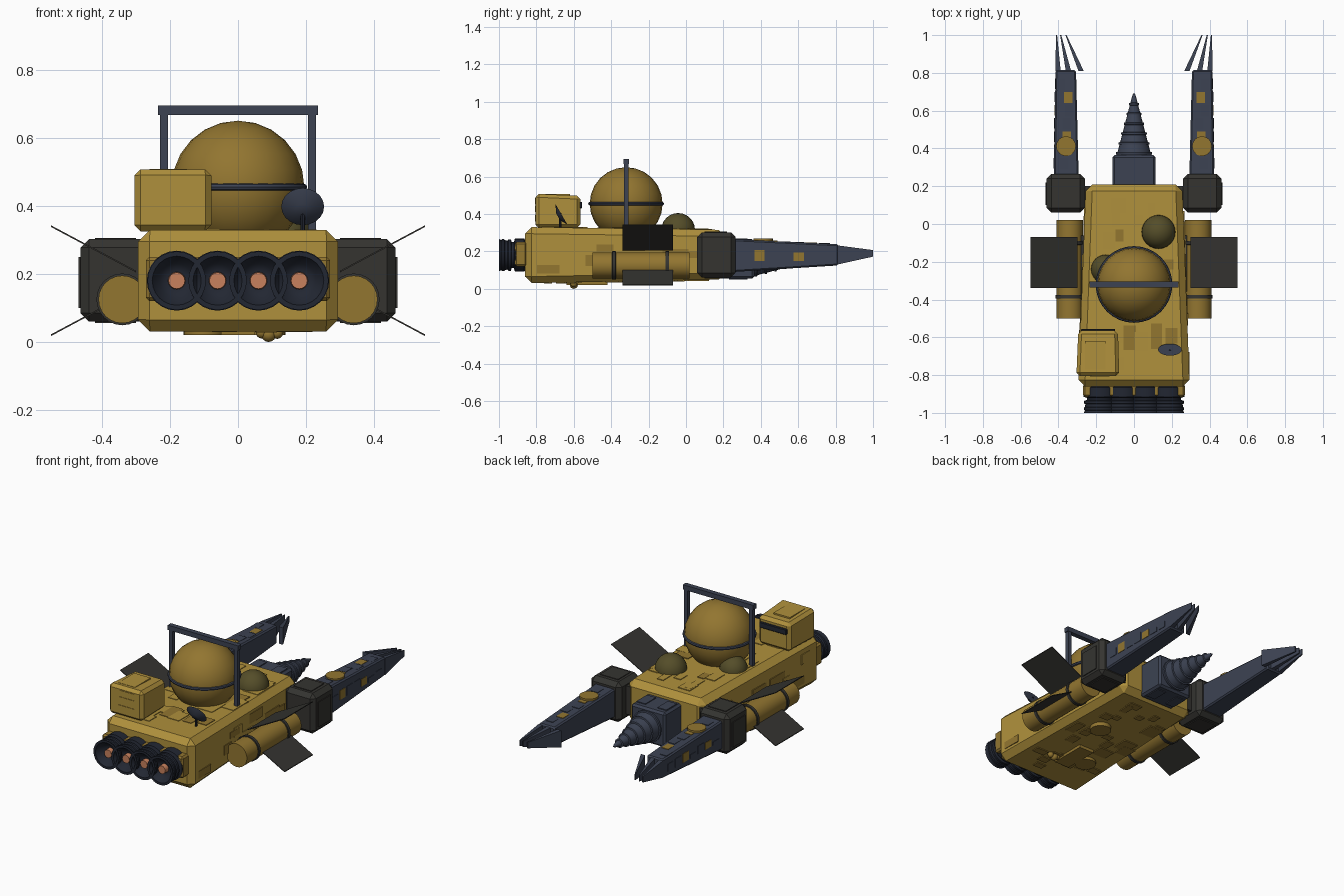
import bpy, bmesh, math, random
from mathutils import Matrix, Vector

if "Cube" in bpy.data.objects:
    bpy.data.objects.remove(bpy.data.objects["Cube"])

random.seed(4)


def material(name, r, g, b):
    m = bpy.data.materials.new(name)
    m.diffuse_color = (r, g, b, 1)
    m.use_nodes = True
    m.node_tree.nodes["Principled BSDF"].inputs["Base Color"].default_value = m.diffuse_color
    return m


GOLD = material("gold_paint", .43, .28, .045)
BRASS = material("dark_gold", .29, .18, .03)
BLUE = material("blue_steel", .045, .055, .085)
DARK = material("dark_steel", .016, .02, .032)
GREY = material("joint_grey", .035, .034, .03)
OLIVE = material("olive_glass", .09, .075, .022)
GLOW = material("copper_glow", .58, .22, .11)


def finish(name, bm, mat, smooth=0):
    bmesh.ops.recalc_face_normals(bm, faces=bm.faces)
    me = bpy.data.meshes.new(name)
    bm.to_mesh(me)
    bm.free()
    me.materials.append(mat)
    ob = bpy.data.objects.new(name, me)
    bpy.context.collection.objects.link(ob)
    if smooth:
        bpy.context.view_layer.objects.active = ob
        bpy.ops.object.select_all(action='DESELECT')
        ob.select_set(True)
        bpy.ops.object.shade_smooth_by_angle(angle=math.radians(smooth))
    return ob


def loft(name, y0, a, y1, b, mat, bevel=0, seg=1):
    """Tapered box along y; a and b are end rectangles (x0, x1, z0, z1)."""
    bm = bmesh.new()
    ends = []
    for y, (x0, x1, z0, z1) in ((y0, a), (y1, b)):
        ends.append([bm.verts.new(p) for p in
                     ((x0, y, z0), (x1, y, z0), (x1, y, z1), (x0, y, z1))])
    p, q = ends
    bm.faces.new(p)
    bm.faces.new(q)
    for i in range(4):
        j = (i + 1) % 4
        bm.faces.new((p[i], p[j], q[j], q[i]))
    if bevel:
        bmesh.ops.recalc_face_normals(bm, faces=bm.faces)
        bmesh.ops.bevel(bm, geom=bm.edges[:], offset=bevel, segments=seg,
                        profile=.5, affect='EDGES')
    return finish(name, bm, mat)


def box(name, x0, x1, y0, y1, z0, z1, mat, bevel=0, seg=1):
    return loft(name, y0, (x0, x1, z0, z1), y1, (x0, x1, z0, z1), mat, bevel, seg)


def lathe(name, profile, x, z, mat, n=24):
    """Revolve (y, radius) points around an axis parallel to y."""
    bm = bmesh.new()
    rings = [[bm.verts.new((x + r * math.cos(2 * math.pi * i / n), y,
                            z + r * math.sin(2 * math.pi * i / n)))
              for i in range(n)] for y, r in profile]
    for p, q in zip(rings, rings[1:]):
        for i in range(n):
            j = (i + 1) % n
            bm.faces.new((p[i], p[j], q[j], q[i]))
    bm.faces.new(rings[0])
    bm.faces.new(rings[-1])
    return finish(name, bm, mat, 35)


def sphere(name, c, r, mat, seg=24, rings=12):
    bm = bmesh.new()
    bmesh.ops.create_uvsphere(bm, u_segments=seg, v_segments=rings, radius=r,
                              matrix=Matrix.Translation(c))
    return finish(name, bm, mat, 40)


def disc(name, c, r, h, mat, n=24):
    bm = bmesh.new()
    bmesh.ops.create_cone(bm, cap_ends=True, segments=n, radius1=r, radius2=r,
                          depth=h, matrix=Matrix.Translation(c))
    return finish(name, bm, mat, 35)


# Main hull, slightly narrowing towards the arms
loft("hull", -.86, (-.295, .295, .03, .33), .21, (-.255, .255, .05, .315), GOLD, .035)

# Raised plating on deck, belly and flanks
for k in range(26):
    x, y = random.uniform(-.2, .2), random.uniform(-.76, .1)
    w, l = random.uniform(.02, .05), random.uniform(.03, .09)
    t = (y + .86) / 1.07
    top, low = .33 - .015 * t, .03 + .02 * t
    box("deck_plate", x - w, x + w, y - l, y + l, top - .006, top + .004,
        random.choice((GOLD, GOLD, BRASS)))
    box("belly_plate", -x - w, -x + w, y - l * .6, y + l * .6, low - .005, low + .006, BRASS)
for s in (-1, 1):
    for k in range(12):
        y, z = random.uniform(-.76, .1), random.uniform(.1, .25)
        l, h = random.uniform(.03, .08), random.uniform(.015, .03)
        e = .295 - .04 * (y + .86) / 1.07
        a, b = sorted((s * (e - .008), s * (e + .004)))
        box("flank_plate", a, b, y - l, y + l, z - h, z + h, random.choice((GOLD, BRASS)))

# Belly fittings
box("belly_rail", -.05, .05, -.64, -.42, .02, .04, BRASS)
for y in (-.55, -.2):
    disc("belly_hatch", (-.1 if y < -.3 else .08, y, .035), .06, .03, BRASS)
for x, z in ((.09, .022), (.115, .027), (.07, .028)):
    sphere("belly_pod", (x, -.6, z), .022 if x == .09 else .018, BRASS, 12, 8)

# Four engines on a mounting block
box("engine_mount", -.27, .27, -.915, -.85, .12, .25, BRASS, .01)
for i in range(4):
    x = -.18 + .12 * i
    lathe("engine", [(-.85, .07), (-.865, .088), (-.915, .088), (-.92, .07), (-.932, .07),
                     (-.936, .084), (-.95, .084), (-.954, .077), (-.968, .08), (-.972, .085),
                     (-.984, .085), (-.988, .08), (-1, .086), (-1, .072), (-.965, .05),
                     (-.955, .03)], x, .18, DARK)
    lathe("engine_glow", [(-.95, .026), (-.985, .024)], x, .18, GLOW, 16)

# Large storage sphere with its belt and gantry
sphere("storage_sphere", (0, -.32, .455), .195, BRASS)
bpy.ops.mesh.primitive_torus_add(major_radius=.193, minor_radius=.01, major_segments=32,
                                 minor_segments=8, location=(0, -.32, .455))
belt = bpy.context.object
belt.name = "sphere_belt"
belt.data.materials.append(BLUE)
bpy.ops.object.shade_smooth_by_angle()
box("gantry_beam", -.235, .235, -.335, -.305, .666, .695, BLUE)
for s in (-1, 1):
    box("gantry_post", s * .217 - .012, s * .217 + .012, -.332, -.308, .3, .67, BLUE)

# Small deck domes
sphere("deck_dome_right", (.13, -.042, .315), .09, OLIVE)
sphere("deck_dome_left", (-.15, -.24, .315), .078, OLIVE)

# Control cabin with a dark visor
loft("cabin", -.805, (-.305, -.078, .325, .508), -.565, (-.295, -.085, .325, .497), GOLD, .018)
box("cabin_visor", -.28, -.1, -.575, -.555, .43, .465, DARK, .004)
for z in (.38, .43, .47):
    box("cabin_plate", -.27 + z * .1, -.13, -.808, -.79, z - .02, z + .015, GOLD)
box("cabin_roof_plate", -.26, -.15, -.77, -.62, .49, .508, GOLD)

# Tilted antenna dish on a mast
disc("antenna_mast", (.19, -.672, .36), .007, .09, DARK, 8)
bm = bmesh.new()
tilt = Matrix.Translation((.19, -.675, .392)) @ Matrix.Rotation(math.radians(-60), 4, 'X')
bmesh.ops.create_cone(bm, cap_ends=True, segments=20, radius1=.022, radius2=.063, depth=.022,
                      matrix=tilt)
finish("antenna_dish", bm, BLUE, 30)

# Drill block and stepped drill bit
box("drill_block", -.115, .115, .19, .365, .055, .265, BLUE, .012)
for x in (-.07, .07):
    box("drill_block_plate", x - .03, x + .03, .23, .33, .05, .27, BLUE)
bit = [(.36, .09)]
for i in range(6):
    y = .37 + .052 * i
    r = .094 * (1 - (y - .35) / .36)
    bit += [(y, r + .006), (y + .01, r + .006), (y + .012, r - .002), (y + .05, r - .012)]
bit.append((.695, .001))
lathe("drill_bit", bit, 0, .16, BLUE, 20)

for s in (-1, 1):
    def span(a, b):
        return tuple(sorted((s * a, s * b)))

    # Shoulder joint
    box("shoulder", *span(.26, .463), .06, .265, .06, .302, GREY, .025)
    box("shoulder_plate", *span(.3, .42), .1, .22, .055, .306, GREY)
    box("shoulder_link", *span(.22, .3), .09, .2, .1, .27, GREY)
    box("shoulder_side_plate", *span(.44, .468), .1, .22, .1, .25, GREY)

    # Tapered arm with patches and pivot cap
    loft("arm", .25, (*span(.293, .425), .09, .265), .815, (*span(.307, .415), .125, .238),
         BLUE, .008)
    for k in range(7):
        y, x = .32 + .07 * k, random.uniform(.33, .39)
        t = (y - .25) / .565
        box("arm_plate", *span(x - .025, x + .02), y - .03, y + .03,
            .255 - .027 * t, .267 - .027 * t, BRASS if k % 3 == 2 else BLUE)
        box("arm_side_plate", *span(.4, .427 - .009 * t), y - .025, y + .03,
            .15, .15 + random.uniform(.02, .06), BRASS if k % 3 == 1 else BLUE)
    disc("arm_pivot", (s * .36, .412, .25), .052, .036, BRASS)

    # Three claw fingers
    for base, tip in ((.402, .41), (.347, .388), (.28, .36)):
        loft("claw_finger", .81, (*span(base - .014, base + .014), .13, .232),
             1.0, (*span(tip - .003, tip + .003), .172, .207), BLUE)

    # Side tank with bands
    lathe("side_tank", [(-.5, .07), (.02, .07)], s * .34, .125, BRASS)
    for y in (-.385, -.1):
        lathe("tank_band", [(y - .01, .071), (y - .009, .076), (y + .009, .076), (y + .01, .071)],
              s * .34, .125, GREY)
    box("tank_bracket", *span(.24, .32), -.4, -.06, .1, .16, GREY)

    # Upper and lower radiator panels on angled planes
    for v in (-1, 1):
        bm = bmesh.new()
        p = [bm.verts.new((s * x, y, .18 + v * h + d)) for d in (-.0025, .0025)
             for x, h, y in ((.3, .027, -.34), (.549, .16, -.34),
                             (.549, .16, -.07), (.3, .027, -.07))]
        bm.faces.new(p[:4])
        bm.faces.new(p[4:])
        for i in range(4):
            j = (i + 1) % 4
            bm.faces.new((p[i], p[j], p[4 + j], p[4 + i]))
        finish("radiator_panel", bm, GREY)
